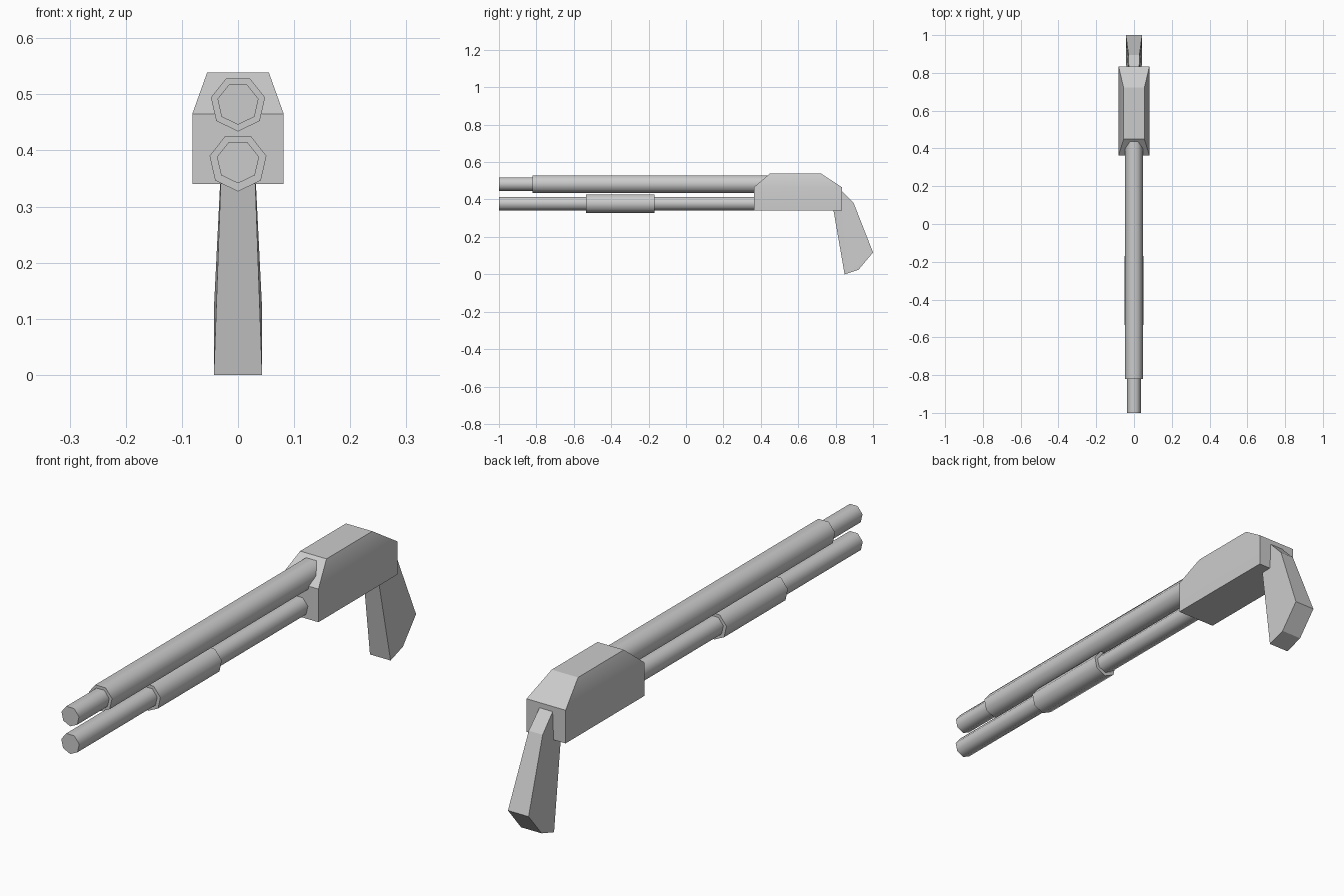
import bpy, bmesh
from math import sin, cos, pi, radians

if "Cube" in bpy.data.objects:
    bpy.data.objects.remove(bpy.data.objects["Cube"])


def finish(bm, name, angle):
    bmesh.ops.recalc_face_normals(bm, faces=bm.faces)
    mesh = bpy.data.meshes.new(name)
    bm.to_mesh(mesh)
    bm.free()
    ob = bpy.data.objects.new(name, mesh)
    bpy.context.collection.objects.link(ob)
    bpy.ops.object.select_all(action='DESELECT')
    ob.select_set(True)
    bpy.context.view_layer.objects.active = ob
    bpy.ops.object.shade_smooth_by_angle(angle=radians(angle))
    return ob


def loft(rings, caps=True):
    """Skin a list of equal-length closed rings."""
    bm = bmesh.new()
    vs = [[bm.verts.new(p) for p in r] for r in rings]
    n = len(vs[0])
    for a, b in zip(vs, vs[1:]):
        for i in range(n):
            j = (i + 1) % n
            bm.faces.new((a[i], a[j], b[j], b[i]))
    if caps:
        bm.faces.new(vs[0])
        bm.faces.new(vs[-1])
    return bm, vs


def tube(name, z, sections, sides=7):
    """Seven-sided tube along y, one corner down; sections are (y, radius)."""
    angles = [-pi / 2 + 2 * pi * k / sides for k in range(sides)]
    rings = [[(r * cos(a), y, z + r * sin(a)) for a in angles] for y, r in sections]
    return finish(loft(rings)[0], name, 60)


def block(name, profile, side_faces, angle):
    """Mirrored body from a side profile of (y, z, half width)."""
    rings = [[(s * w, y, z) for y, z, w in profile] for s in (-1, 1)]
    bm, vs = loft(rings, caps=False)
    for ring in vs:
        for f in side_faces:
            bm.faces.new([ring[i] for i in f])
    return finish(bm, name, angle)


# Barrel with its stepped muzzle, magazine tube and pump handle
tube("barrel", 0.4835, [(-1.0, 0.0375), (-0.82, 0.0375), (-0.82, 0.0495), (0.5, 0.0495)])
tube("magazine_tube", 0.38, [(-1.0, 0.0385), (0.42, 0.0385)])
tube("pump_handle", 0.379, [(-0.535, 0.052), (-0.169, 0.052)])

# Receiver with chamfered top
block("receiver",
      [(0.363, 0.34, 0.0815), (0.834, 0.34, 0.0815), (0.834, 0.465, 0.0815),
       (0.722, 0.539, 0.055), (0.449, 0.539, 0.055), (0.363, 0.465, 0.0815)],
      [(0, 1, 2, 5), (5, 2, 3, 4)], 30)

# Tapered pistol grip
block("grip",
      [(0.775, 0.42, 0.028), (0.848, 0.0, 0.043), (0.922, 0.024, 0.043),
       (1.0, 0.117, 0.043), (0.896, 0.382, 0.029), (0.81, 0.47, 0.027)],
      [(1, 2, 3), (0, 1, 3, 4), (0, 4, 5)], 20)
